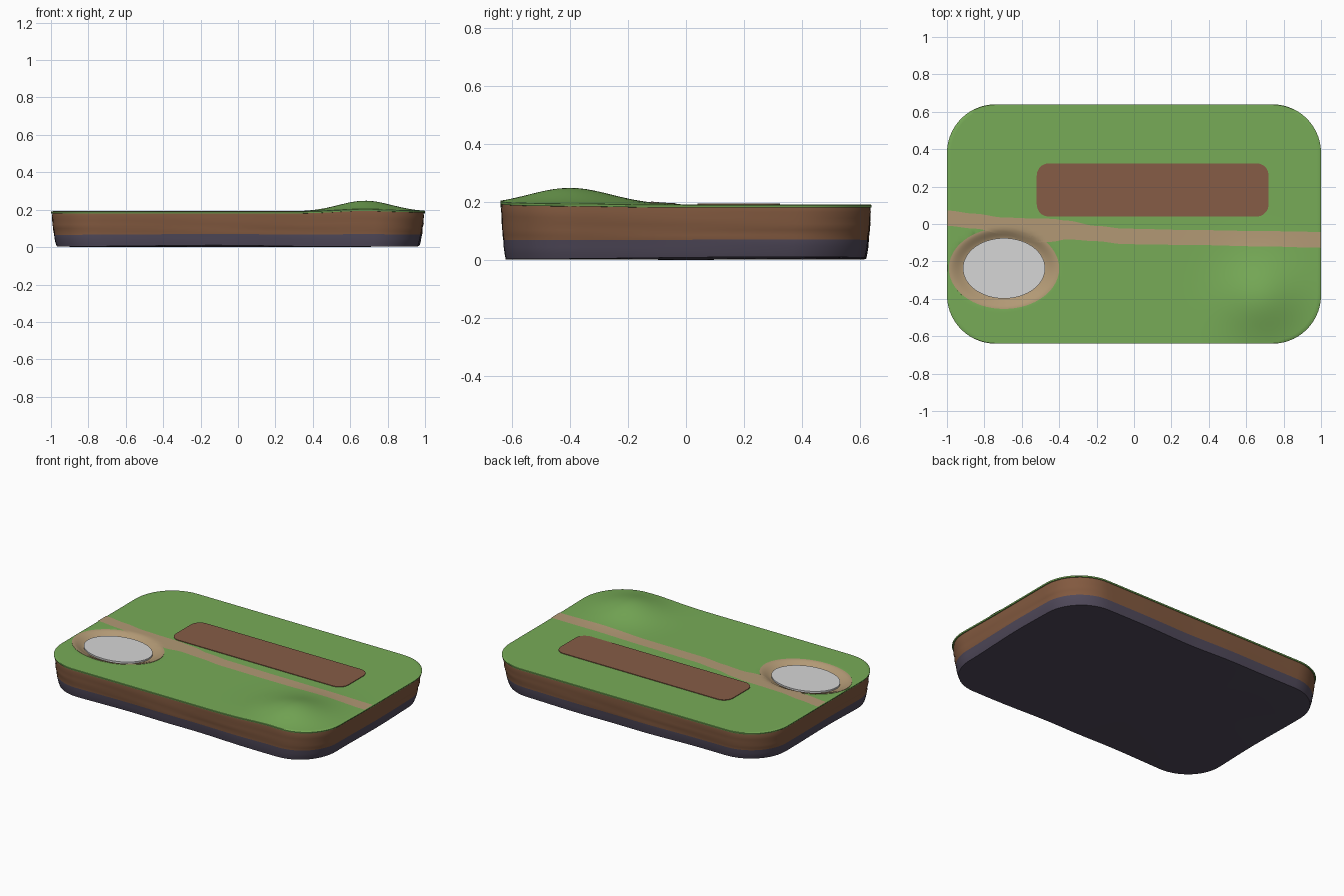
import bpy
import math

if "Cube" in bpy.data.objects:
    bpy.data.objects.remove(bpy.data.objects["Cube"], do_unlink=True)


def material(name, r, g, b):
    lin = [(c / 255 / 12.92) if c < 11 else ((c / 255 + 0.055) / 1.055) ** 2.4 for c in (r, g, b)]
    m = bpy.data.materials.new(name)
    m.use_nodes = True
    m.diffuse_color = (*lin, 1)
    bsdf = m.node_tree.nodes["Principled BSDF"]
    bsdf.inputs["Base Color"].default_value = (*lin, 1)
    bsdf.inputs["Roughness"].default_value = 0.9
    return m


GRASS = material("grass green", 119, 171, 87)
SOIL = material("earth brown", 130, 89, 63)
STONE = material("dark stone", 80, 73, 90)
SAND = material("sandy tan", 178, 153, 117)
BED = material("tilled red brown", 134, 92, 70)
WATER = material("pale grey", 214, 214, 214)

GROUND = 0.19
POND = (-0.695, -0.237)
RIM = (0.295, 0.217)


def pond_t(x, y):
    return math.hypot((x - POND[0]) / RIM[0], (y - POND[1]) / RIM[1])


def surface(x, y):
    """Ground height: a hill and a shallow pond bowl."""
    hill = 0.058 * math.exp(-((x - 0.68) ** 2 + (y + 0.4) ** 2) / 0.04)
    s = min(max((1 - pond_t(x, y)) / 0.3, 0), 1)
    return GROUND + hill - 0.028 * s * s * (3 - 2 * s)


def under_plates(x, y):
    """Grass height, sunk beneath the sandy pond rim."""
    return surface(x, y) - (0.02 if pond_t(x, y) < 0.88 else 0)


def rounded_rect(w, h, r, arc=14, straight=24, cx=0, cy=0):
    pts = []
    corners = ((1, 1), (-1, 1), (-1, -1), (1, -1))
    for i, (sx, sy) in enumerate(corners):
        for k in range(arc + 1):
            a = math.pi / 2 * (i + k / arc)
            pts.append((cx + sx * (w / 2 - r) + r * math.cos(a),
                        cy + sy * (h / 2 - r) + r * math.sin(a)))
        nx, ny = corners[(i + 1) % 4]
        a = math.pi / 2 * (i + 1)
        end = (cx + nx * (w / 2 - r) + r * math.cos(a), cy + ny * (h / 2 - r) + r * math.sin(a))
        x0, y0 = pts[-1]
        for k in range(1, straight):
            f = k / straight
            pts.append((x0 + (end[0] - x0) * f, y0 + (end[1] - y0) * f))
    return pts


def loft(name, rings, mats, mat_of_row=lambda i: 0, tip=None, closed=True):
    """Skin a list of point rings, with an optional centre point after the last."""
    n = len(rings[0])
    verts = [p for ring in rings for p in ring]
    faces, index = [], []
    for i in range(len(rings) - 1):
        for k in range(n if closed else n - 1):
            j = (k + 1) % n
            faces.append((i * n + k, i * n + j, (i + 1) * n + j, (i + 1) * n + k))
            index.append(mat_of_row(i))
    if tip:
        verts.append(tip)
        base = (len(rings) - 1) * n
        for k in range(n):
            faces.append((base + k, base + (k + 1) % n, len(verts) - 1))
            index.append(mat_of_row(len(rings) - 1))
    me = bpy.data.meshes.new(name)
    me.from_pydata(verts, [], faces)
    for m in mats:
        me.materials.append(m)
    for p, m in zip(me.polygons, index):
        p.material_index = m
        p.use_smooth = True
    me.set_sharp_from_angle(angle=math.radians(35))
    ob = bpy.data.objects.new(name, me)
    bpy.context.collection.objects.link(ob)
    return ob


outline = rounded_rect(2, 1.28, 0.26)

# Grass: a thin lip round the edge, then rings shrinking to the middle
rings = [[(x * s, y * s, surface(x, y) - d) for x, y in outline]
         for s, d in ((0.985, 0.011), (0.998, 0.010), (1, 0.006), (1, 0.002))]
RINGS = 56
for i in range(RINGS, 0, -1):
    s = 0.997 * i / RINGS
    rings.append([(x * s, y * s, under_plates(x * s, y * s)) for x, y in outline])
loft("grass_top", rings, [GRASS], tip=(0, 0, surface(0, 0)))


# Earth and stone: a tapering wall with soft ridges and a shallow fan base
def wall_ring(f, s, ridge):
    ring = []
    for x, y in outline:
        a = math.atan2(y, x)
        wave = (1 - f) * 0.005 * math.sin(7 * a + 1) + ridge * math.sin(4 * a + 20 * f)
        rim = surface(x, y) - 0.008
        low = 0.006 + 0.004 * math.sin(3 * a + 0.6)
        k = s + wave
        ring.append((x * k, y * k, low + (rim - low) * f))
    return ring


levels = [(1, 0.992, 0), (0.9, 0.994, 0.001), (0.78, 0.991, 0.002), (0.66, 0.990, 0.002),
          (0.54, 0.986, 0.002), (0.44, 0.983, 0.002), (0.35, 0.981, 0.001),
          (0.22, 0.977, 0.001), (0.1, 0.972, 0), (0, 0.966, 0)]
loft("earth_and_stone_base", [wall_ring(*v) for v in reversed(levels)][::-1], [SOIL, STONE],
     mat_of_row=lambda i: 0 if i < 6 else 1, tip=(0, 0, 0))

# Sandy pond bowl
STEPS = 96


def ellipse(t, z=None, lift=0.002):
    ring = []
    for k in range(STEPS):
        a = 2 * math.pi * k / STEPS
        x = POND[0] + RIM[0] * t * math.cos(a)
        y = POND[1] + RIM[1] * t * math.sin(a)
        ring.append((x, y, surface(x, y) + lift if z is None else z))
    return ring


rims = [ellipse(1, lift=-0.002)] + [ellipse(1 - 0.03 * i) for i in range(12)]
loft("pond_rim", rims, [SAND], tip=(*POND, GROUND - 0.027))

# Pond water: a thin disc in the bowl
loft("pond_water", [ellipse(0.745, GROUND - 0.022), ellipse(0.745, GROUND - 0.012)], [WATER],
     tip=(*POND, GROUND - 0.012))

# Footpath: a draped strip given as x, lower edge, upper edge
stations = [(-0.998, -0.01, 0.072), (-0.85, -0.025, 0.055), (-0.7, -0.055, 0.035),
            (-0.55, -0.10, 0.03), (-0.44, -0.095, 0.028), (-0.36, -0.082, 0.018),
            (-0.2, -0.092, -0.01), (-0.05, -0.108, -0.025), (0.3, -0.112, -0.032),
            (0.7, -0.12, -0.038), (0.998, -0.127, -0.042)]
strip = []
for (x0, a0, b0), (x1, a1, b1) in zip(stations, stations[1:]):
    for k in range(10):
        f = k / 10
        f2 = f * f * (3 - 2 * f)
        strip.append((x0 + (x1 - x0) * f, a0 + (a1 - a0) * f2, b0 + (b1 - b0) * f2))
strip.append(stations[-1])
rows = []
for x, a, b in strip:
    ys = [a + (b - a) * k / 6 for k in range(7)]
    rows.append([(x, y, surface(x, y) + 0.003) for y in ys])
loft("footpath", rows, [SAND], closed=False)

# Tilled bed: a thin rounded plate
bed = rounded_rect(1.24, 0.285, 0.065, arc=5, straight=8, cx=0.1, cy=0.182)
loft("tilled_bed", [[(x, y, GROUND - 0.002) for x, y in bed],
                    [(x, y, GROUND + 0.004) for x, y in bed]], [BED],
     tip=(0.1, 0.182, GROUND + 0.004))

# Make all faces point outward; open sheets point up
for ob in bpy.context.collection.objects:
    if ob.type == "MESH":
        me = ob.data
        flat = sum(p.normal.z * p.area for p in me.polygons)
        wants_up = ob.name != "earth_and_stone_base"
        if (flat > 0) != wants_up:
            me.flip_normals()
